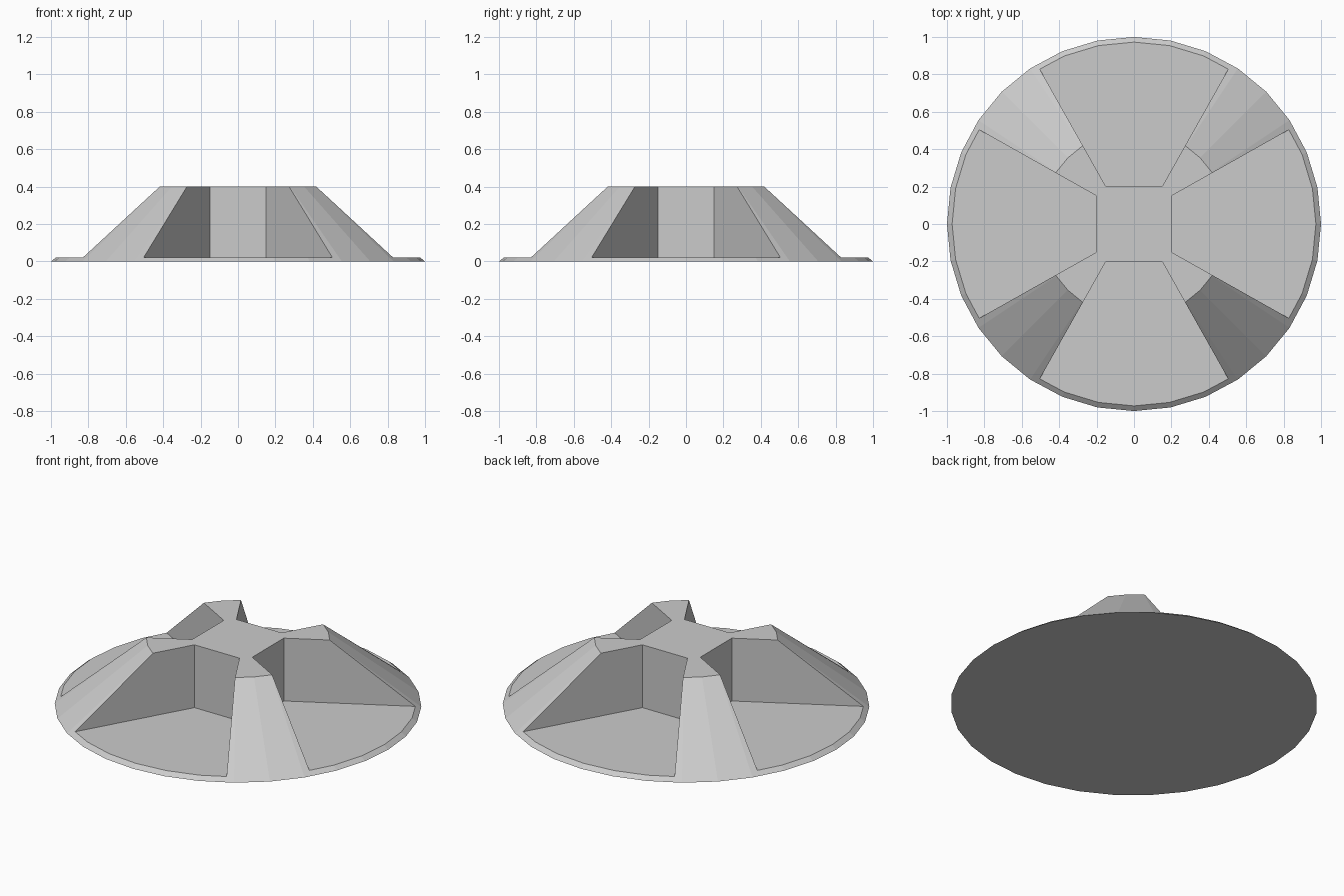
import bpy, bmesh
from math import pi
from mathutils import Matrix

if "Cube" in bpy.data.objects:
    bpy.data.objects.remove(bpy.data.objects["Cube"])


def make_object(name, bm):
    bmesh.ops.recalc_face_normals(bm, faces=bm.faces)
    mesh = bpy.data.meshes.new(name)
    bm.to_mesh(mesh)
    bm.free()
    obj = bpy.data.objects.new(name, mesh)
    bpy.context.collection.objects.link(obj)
    return obj


# Body: a 32-sided low truncated cone
HEIGHT = 0.4
bm = bmesh.new()
bmesh.ops.create_cone(bm, cap_ends=True, segments=32, radius1=1.0, radius2=0.5,
                      depth=HEIGHT, matrix=Matrix.Translation((0, 0, HEIGHT / 2)))
body = make_object("ribbed_cone_base", bm)

# Cutter: four flaring pockets that leave a thin floor, a hub and diagonal ribs
FLOOR = 0.022
POCKET = [(-0.15, 0.2), (0.15, 0.2), (0.657, 1.1), (-0.657, 1.1)]
bm = bmesh.new()
for i in range(4):
    turn = Matrix.Rotation(i * pi / 2, 3, 'Z')
    verts = [bm.verts.new((x, y, FLOOR)) for x, y in POCKET]
    face = bm.faces.new(verts)
    result = bmesh.ops.extrude_face_region(bm, geom=[face], use_keep_orig=True)
    top = [g for g in result["geom"] if isinstance(g, bmesh.types.BMVert)]
    bmesh.ops.translate(bm, verts=top, vec=(0, 0, 0.6))
    bmesh.ops.rotate(bm, verts=verts + top, cent=(0, 0, 0), matrix=turn)
cutter = make_object("pocket_cutter", bm)
cutter.hide_render = True
cutter.display_type = 'WIRE'

cut = body.modifiers.new("pockets", 'BOOLEAN')
cut.operation = 'DIFFERENCE'
cut.solver = 'EXACT'
cut.object = cutter
